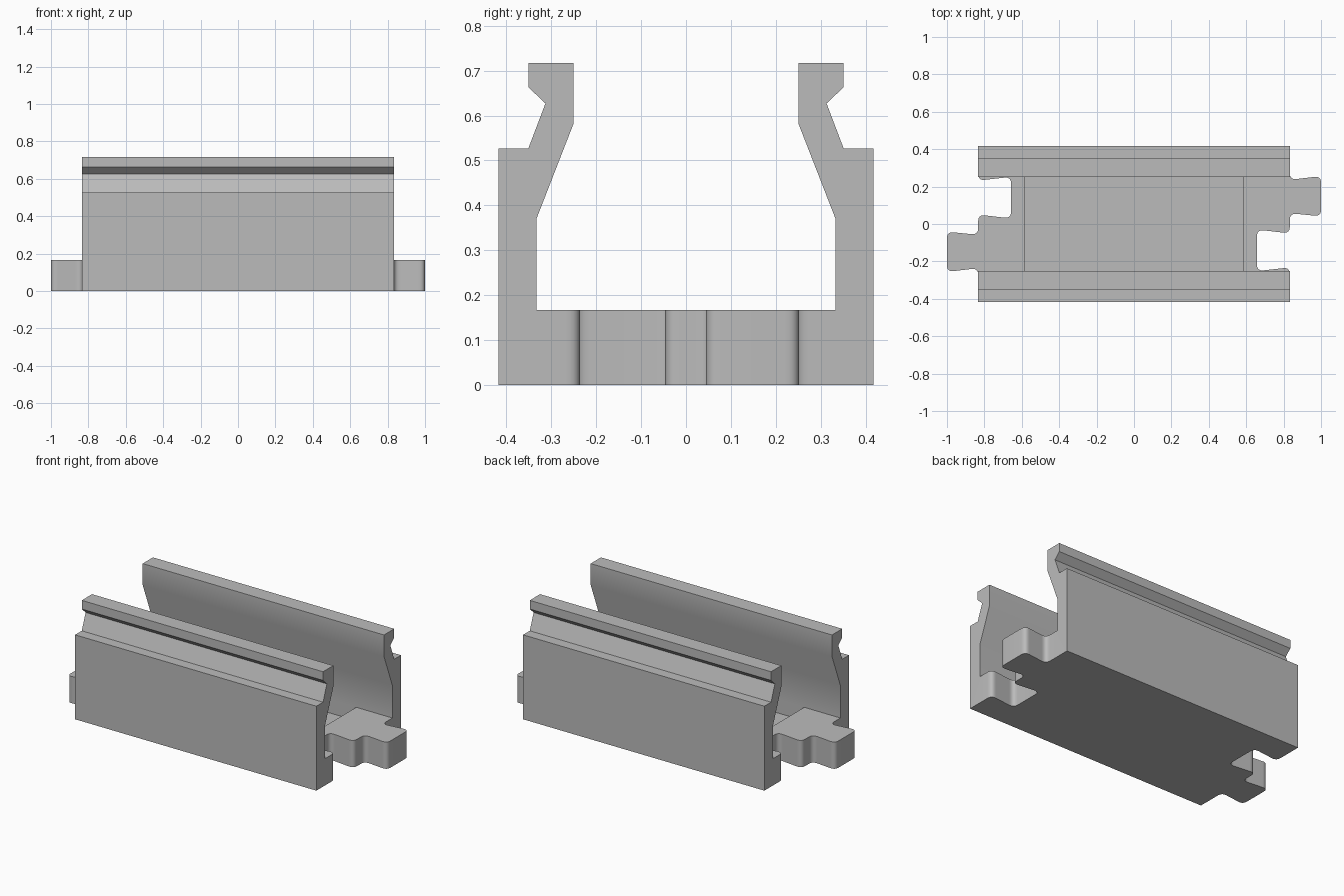
import bpy, bmesh, math
from mathutils import Vector

cube = bpy.data.objects.get("Cube")
if cube:
    bpy.data.objects.remove(cube, do_unlink=True)

GREY = (0.5, 0.5, 0.5, 1)
grey = bpy.data.materials.new("plain_grey")
grey.use_nodes = True
grey.diffuse_color = GREY
grey.node_tree.nodes["Principled BSDF"].inputs["Base Color"].default_value = GREY

HALF_X, HALF_Y = 0.833, 0.417
INNER_Y = 0.333
PLATE_TOP, FLOOR = 0.167, 0.083


def prism(name, points, offset):
    """Solid made by sweeping a flat polygon along an offset."""
    bm = bmesh.new()
    face = bm.faces.new([bm.verts.new(p) for p in points])
    swept = bmesh.ops.extrude_face_region(bm, geom=[face])["geom"]
    bmesh.ops.translate(bm, vec=offset,
                        verts=[v for v in swept if isinstance(v, bmesh.types.BMVert)])
    bmesh.ops.recalc_face_normals(bm, faces=bm.faces)
    mesh = bpy.data.meshes.new(name)
    bm.to_mesh(mesh)
    bm.free()
    mesh.materials.append(grey)
    obj = bpy.data.objects.new(name, mesh)
    bpy.context.collection.objects.link(obj)
    return obj


def rounded(corners, size=0.036, steps=7):
    """Round every inner corner of an open path."""
    path = [Vector(c) for c in corners]
    out = [path[0]]
    for a, b, c in zip(path, path[1:], path[2:]):
        start = b + (a - b).normalized() * size
        end = b + (c - b).normalized() * size
        for i in range(steps + 1):
            t = i / steps
            out.append(start.lerp(b, t).lerp(b.lerp(end, t), t))
    return out + [path[-1]]


def combine(target, tool, operation):
    mod = target.modifiers.new(operation, "BOOLEAN")
    mod.operation, mod.solver, mod.object = operation, "EXACT", tool
    bpy.context.view_layer.objects.active = target
    bpy.ops.object.modifier_apply(modifier=mod.name)
    bpy.data.objects.remove(tool, do_unlink=True)


# Base plate: a socket and a tab at one end, repeated by a half turn
end = rounded([
    (HALF_X, -HALF_Y), (HALF_X, -0.232), (0.657, -0.252), (0.657, -0.03),
    (HALF_X, -0.05), (HALF_X, 0.058), (1, 0.041), (1, 0.256),
    (HALF_X, 0.236), (HALF_X, HALF_Y)])
outline = [(s * p.x, s * p.y, 0) for s in (1, -1) for p in end]
channel = prism("slotted_channel", outline, (0, 0, PLATE_TOP))

# Sunken floor between the two ends
recess = [(x, y, FLOOR) for x, y in
          ((-0.583, -INNER_Y), (0.583, -INNER_Y), (0.583, INNER_Y), (-0.583, INNER_Y))]
combine(channel, prism("floor_recess", recess, (0, 0, 0.2)), "DIFFERENCE")

# Side walls with a grooved lip
profile = [(HALF_Y, 0), (HALF_Y, 0.527), (0.351, 0.527), (0.313, 0.627),
           (0.351, 0.663), (0.351, 0.717), (0.25, 0.717), (0.25, 0.583),
           (INNER_Y, 0.37), (INNER_Y, 0)]
for side, name in ((-1, "front_wall"), (1, "back_wall")):
    section = [(-HALF_X, side * y, z) for y, z in profile]
    combine(channel, prism(name, section, (2 * HALF_X, 0, 0)), "UNION")

# Merge flat areas, then smooth only the gentle bends
bm = bmesh.new()
bm.from_mesh(channel.data)
bmesh.ops.remove_doubles(bm, verts=bm.verts, dist=0.0001)
bmesh.ops.dissolve_limit(bm, angle_limit=math.radians(1), verts=bm.verts, edges=bm.edges)
bm.to_mesh(channel.data)
bm.free()
bpy.ops.object.select_all(action="DESELECT")
channel.select_set(True)
bpy.context.view_layer.objects.active = channel
bpy.ops.object.shade_smooth_by_angle(angle=math.radians(30))
